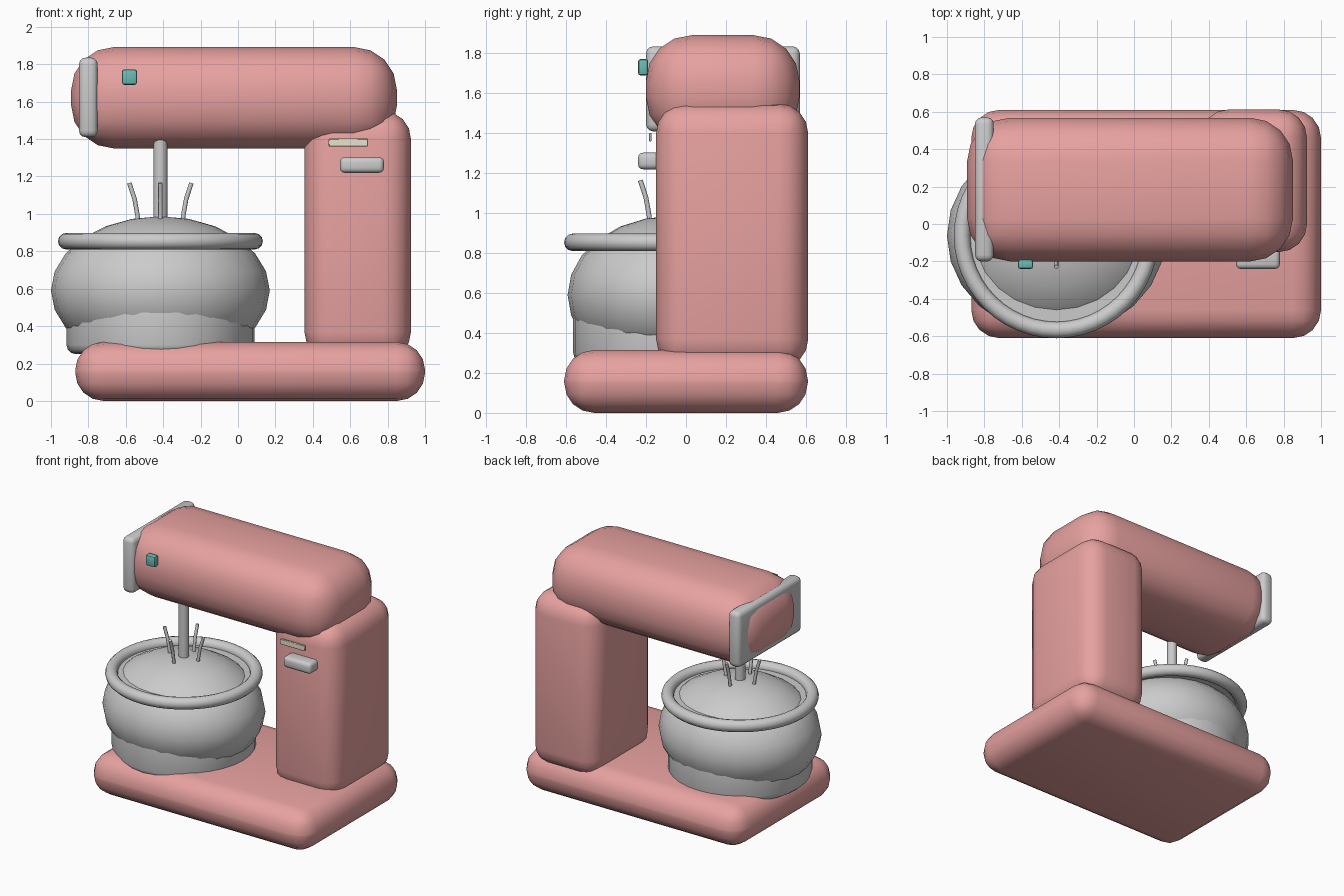
import bpy, bmesh, math
from mathutils import Vector

if "Cube" in bpy.data.objects:
    bpy.data.objects.remove(bpy.data.objects["Cube"])


def material(name, rgb):
    m = bpy.data.materials.new(name)
    m.diffuse_color = (*rgb, 1)
    m.use_nodes = True
    m.node_tree.nodes["Principled BSDF"].inputs["Base Color"].default_value = m.diffuse_color
    return m


PINK = material("pink_enamel", (0.80, 0.36, 0.35))
TEAL = material("teal_plastic", (0.15, 0.50, 0.45))
CREAM = material("cream_label", (0.80, 0.77, 0.62))


def finish(ob, name, mat=None, angle=40):
    ob.name = name
    if mat:
        ob.data.materials.append(mat)
    bpy.ops.object.select_all(action='DESELECT')
    ob.select_set(True)
    bpy.context.view_layer.objects.active = ob
    bpy.ops.object.shade_smooth_by_angle(angle=math.radians(angle))
    return ob


def bevel(ob, width, segments):
    mod = ob.modifiers.new("bevel", 'BEVEL')
    mod.width, mod.segments, mod.limit_method = width, segments, 'ANGLE'
    bpy.ops.object.modifier_apply(modifier=mod.name)


def box(name, lo, hi, width, segments=4, mat=None):
    lo, hi = Vector(lo), Vector(hi)
    bpy.ops.mesh.primitive_cube_add(size=1, location=(lo + hi) / 2)
    ob = bpy.context.object
    ob.scale = hi - lo
    bpy.ops.object.transform_apply(location=False, rotation=False, scale=True)
    bevel(ob, width, segments)
    return finish(ob, name, mat)


def cylinder(name, r, z0, z1, width=0, vertices=32):
    bpy.ops.mesh.primitive_cylinder_add(vertices=vertices, radius=r, depth=z1 - z0,
                                        location=(CX, CY, (z0 + z1) / 2))
    ob = bpy.context.object
    if width:
        bevel(ob, width, 3)
    return finish(ob, name)


CX, CY = -0.415, -0.063  # bowl axis

# Housing
box("base", (-0.87, -0.61, 0), (1.0, 0.61, 0.315), 0.15, 4, PINK)
box("column", (0.355, -0.15, 0.22), (0.925, 0.612, 1.55), 0.15, 4, PINK)
box("motor_head", (-0.892, -0.2, 1.35), (0.85, 0.568, 1.892), 0.23, 4, PINK)

# Trim and controls
box("nose_band", (-0.85, -0.2, 1.41), (-0.75, 0.57, 1.835), 0.035, 3)
box("head_button", (-0.62, -0.24, 1.69), (-0.54, -0.19, 1.772), 0.012, 2, TEAL)
box("column_label", (0.485, -0.185, 1.36), (0.695, -0.172, 1.402), 0.003, 1, CREAM)
box("speed_lever", (0.545, -0.24, 1.22), (0.78, -0.12, 1.303), 0.025, 3)

# Bowl: foot, belly, rim and inner surface
cylinder("bowl_foot", 0.502, 0.25, 0.6, 0.05)
bpy.ops.mesh.primitive_uv_sphere_add(segments=24, ring_count=12, radius=1, location=(CX, CY, 0.59))
belly = bpy.context.object
belly.scale = (0.585, 0.53, 0.397)
bpy.ops.object.transform_apply(location=False, rotation=False, scale=True)
finish(belly, "bowl_belly")
bpy.ops.mesh.primitive_torus_add(major_segments=48, minor_segments=12, major_radius=0.504,
                                 minor_radius=0.044, location=(CX, CY, 0.854))
finish(bpy.context.object, "bowl_rim", angle=60)
cylinder("bowl_inner_surface", 0.475, 0.835, 0.85, vertices=48)

# Whisk shaft and four outward-bending wires
cylinder("whisk_shaft", 0.037, 0.9, 1.45, vertices=20)
for i in range(4):
    a = i * math.pi / 2
    curve = bpy.data.curves.new("whisk_wire", 'CURVE')
    curve.dimensions = '3D'
    curve.bevel_depth, curve.bevel_resolution, curve.use_fill_caps = 0.012, 2, True
    path = [(0.115, 0.92), (0.122, 0.99), (0.138, 1.08), (0.166, 1.165)]
    spline = curve.splines.new('POLY')
    spline.points.add(len(path) - 1)
    for p, (r, z) in zip(spline.points, path):
        p.co = (CX + r * math.cos(a), CY + r * math.sin(a), z, 1)
    ob = bpy.data.objects.new("whisk_wire_%d" % (i + 1), curve)
    bpy.context.collection.objects.link(ob)
    bpy.ops.object.select_all(action='DESELECT')
    ob.select_set(True)
    bpy.context.view_layer.objects.active = ob
    bpy.ops.object.convert(target='MESH')
    finish(bpy.context.object, "whisk_wire_%d" % (i + 1), angle=50)
